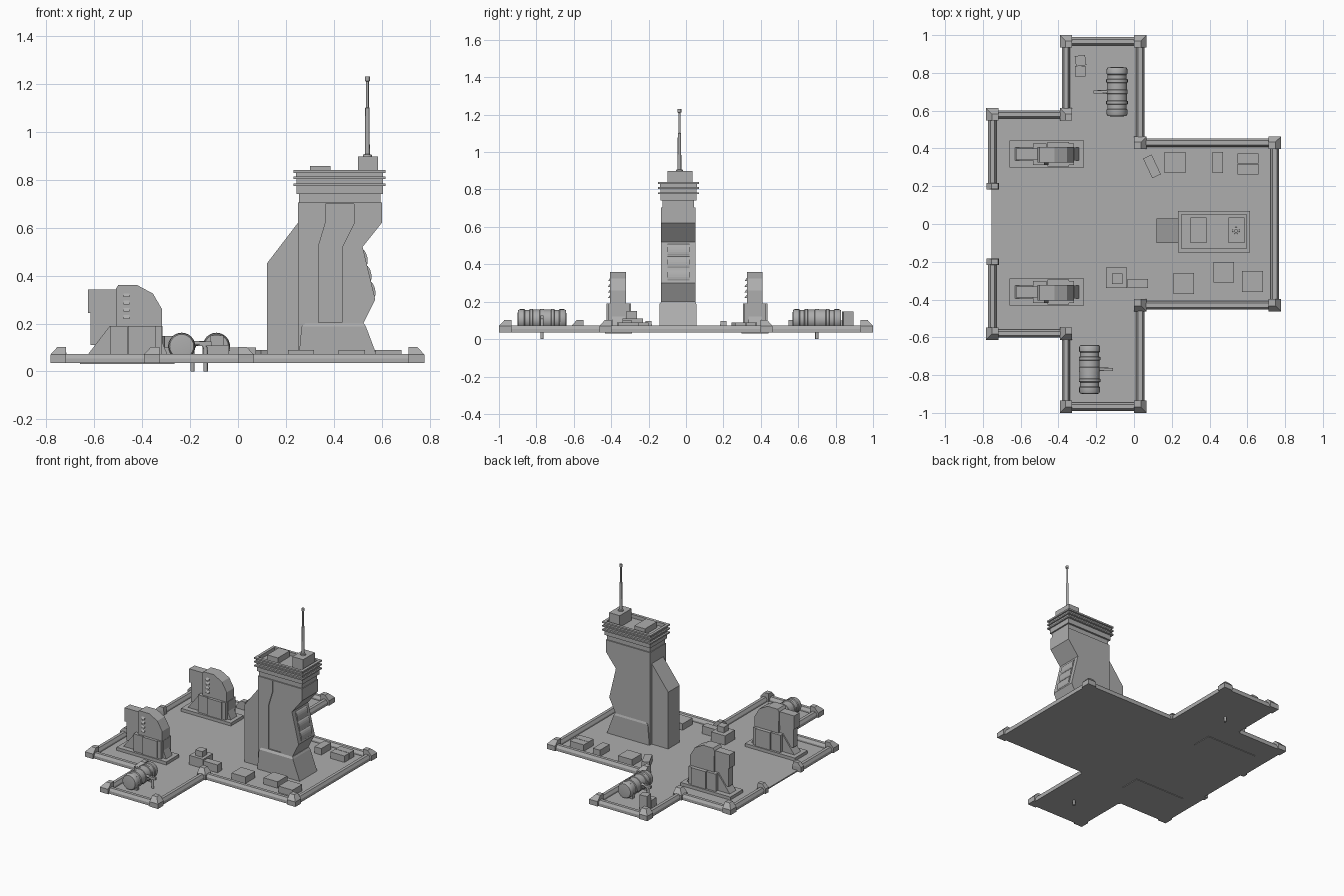
import bpy, bmesh, math
from mathutils import Vector, Matrix

# One dark grey for the whole model
grey = bpy.data.materials.new("dark_grey")
grey.diffuse_color = (0.42, 0.42, 0.42, 1)


def make(name, verts, faces):
    me = bpy.data.meshes.new(name)
    me.from_pydata(verts, [], faces)
    bm = bmesh.new()
    bm.from_mesh(me)
    bmesh.ops.recalc_face_normals(bm, faces=bm.faces)
    bm.to_mesh(me)
    bm.free()
    me.materials.append(grey)
    ob = bpy.data.objects.new(name, me)
    bpy.context.collection.objects.link(ob)
    return ob


def loft(name, rings):
    n, m = len(rings[0]), len(rings)
    faces = [tuple(range(n)), tuple(range((m - 1) * n, m * n))]
    for k in range(m - 1):
        for i in range(n):
            j = (i + 1) % n
            faces.append((k * n + i, k * n + j, (k + 1) * n + j, (k + 1) * n + i))
    return make(name, [v for r in rings for v in r], faces)


def prism(name, pts, y0, y1):
    return loft(name, [[(x, y, z) for x, z in pts] for y in (y0, y1)])


def rect(x0, x1, y0, y1, z):
    return [(x0, y0, z), (x1, y0, z), (x1, y1, z), (x0, y1, z)]


def box(name, x0, x1, y0, y1, z0, z1):
    return loft(name, [rect(x0, x1, y0, y1, z0), rect(x0, x1, y0, y1, z1)])


def lathe(name, profile, matrix, n=24):
    rings = [[matrix @ Vector((r * math.cos(2 * math.pi * i / n), r * math.sin(2 * math.pi * i / n), z))
              for i in range(n)] for r, z in profile]
    ob = loft(name, rings)
    for o in bpy.context.selected_objects:
        o.select_set(False)
    bpy.context.view_layer.objects.active = ob
    ob.select_set(True)
    bpy.ops.object.shade_smooth_by_angle(angle=math.radians(35))
    return ob


# Cross-shaped deck
half = [(-0.755, 0.59), (-0.37, 0.59), (-0.37, 0.98), (0.045, 0.98), (0.045, 0.435), (0.755, 0.435)]
outline = half + [(x, -y) for x, y in reversed(half)]
FLOOR = 0.044
loft("deck", [[(x, y, z) for x, y in outline] for z in (0.035, FLOOR)])


# Low perimeter walls with sloped sides
def wall(p, q):
    a, b = Vector(p), Vector(q)
    d = (b - a).normalized()
    s = Vector((-d.y, d.x))
    section = [(-0.022, 0.035), (0.022, 0.035), (0.022, 0.055), (0.011, 0.073), (-0.011, 0.073), (-0.022, 0.055)]
    loft("perimeter_wall", [[(*(e + s * o), z) for o, z in section] for e in (a, b)])


corners = [(-0.75, 0.58), (-0.36, 0.58), (-0.36, 0.967), (0.033, 0.967), (0.033, 0.43), (0.745, 0.43)]
for sg in (1, -1):
    path = [(-0.75, 0.2)] + corners
    for p, q in zip(path, path[1:]):
        wall((p[0], p[1] * sg), (q[0], q[1] * sg))
    # Corner posts, chamfered on their outer sides
    for i, (x, y) in enumerate(corners):
        sx = -1 if i < 3 else 1
        h = 0.033
        xs = (x - h + (0.03 if sx < 0 else 0), x + h - (0.03 if sx > 0 else 0))
        ys = sorted(((y - h) * sg, (y + h - 0.03) * sg))
        yb = sorted(((y - h) * sg, (y + h) * sg))
        loft("corner_post", [rect(x - h, x + h, *yb, 0.035), rect(x - h, x + h, *yb, 0.07), rect(*xs, *ys, 0.103)])
    loft("gate_post", [rect(-0.782, -0.715, 0.2 * sg - 0.018, 0.2 * sg + 0.018, z) for z in (0.035, 0.07)]
         + [rect(-0.755, -0.72, 0.2 * sg - 0.015, 0.2 * sg + 0.015, 0.098)])
wall((0.745, -0.43), (0.745, 0.43))

# Tower body, rear fin and flared foot with a small ledge
body = prism("tower_body", [(0.25, FLOOR), (0.575, FLOOR), (0.523, 0.2), (0.573, 0.3), (0.52, 0.52),
                            (0.6, 0.62), (0.6, 0.705), (0.25, 0.705)], -0.133, 0.05)
prism("tower_rear_fin", [(0.12, FLOOR), (0.27, FLOOR), (0.27, 0.62), (0.25, 0.62), (0.12, 0.45)], -0.1, 0.03)
loft("tower_foot", [rect(0.252, 0.588, -0.142, 0.055, FLOOR), rect(0.265, 0.534, -0.142, 0.055, 0.187),
                    rect(0.28, 0.526, -0.133, 0.05, 0.2)])

# Recessed strip on the tower front
cutter = prism("strip_cutter", [(0.335, 0.205), (0.435, 0.205), (0.435, 0.52), (0.485, 0.62), (0.485, 0.7),
                                (0.365, 0.7), (0.365, 0.62), (0.335, 0.52)], -0.2, -0.126)
cutter.hide_render = True
cutter.hide_set(True)
mod = body.modifiers.new("strip", 'BOOLEAN')
mod.operation, mod.object, mod.solver = 'DIFFERENCE', cutter, 'EXACT'

# Rounded louvres on the leaning right face
top, low = Vector((0.521, 0.515)), Vector((0.572, 0.305))
along = (low - top).normalized()
out = Vector((-along.y, along.x))
for t in (0.18, 0.5, 0.82):
    c = top.lerp(low, t) - out * 0.003
    arc = [c + along * 0.033 * math.cos(a) + out * 0.012 * math.sin(a)
           for a in [math.pi * i / 8 for i in range(9)]]
    prism("louvre", [tuple(p) for p in arc], -0.1, 0.02)

# Tower head with ring plates and a sunken roof
box("head_neck", 0.255, 0.595, -0.125, 0.042, 0.7, 0.745)
box("head_core", 0.245, 0.605, -0.135, 0.055, 0.74, 0.815)
for z in (0.775, 0.803):
    box("head_ring", 0.232, 0.615, -0.15, 0.07, z, z + 0.01)
for x0, x1 in ((0.232, 0.252), (0.595, 0.615)):
    box("roof_rim", x0, x1, -0.15, 0.07, 0.829, 0.84)
    box("roof_parapet", x0 + 0.01 * (x0 < 0.4), x1 - 0.01 * (x0 > 0.4), -0.138, 0.058, 0.81, 0.83)
for y0, y1 in ((-0.15, -0.13), (0.05, 0.07)):
    box("roof_rim", 0.252, 0.595, y0, y1, 0.829, 0.84)
    box("roof_parapet", 0.252, 0.595, y0 + 0.012 * (y0 < 0), y1 - 0.012 * (y0 > 0), 0.81, 0.83)
box("roof_hatch", 0.30, 0.385, -0.1, 0.035, 0.81, 0.857)
box("antenna_base", 0.50, 0.585, -0.1, 0.035, 0.81, 0.898)
lathe("antenna", [(0.02, 0.89), (0.018, 0.905), (0.01, 0.907), (0.009, 1.1), (0.006, 1.102), (0.006, 1.21),
                  (0.01, 1.212), (0.01, 1.23)], Matrix.Translation((0.54, -0.035, 0)), 12)

# Two machine housings, identical copies
for y in (-0.36, 0.37):
    box("housing_plate", -0.66, -0.265, y - 0.072, y + 0.072, 0.031, 0.066)
    prism("housing_foot", [(-0.635, 0.06), (-0.29, 0.06), (-0.315, 0.12), (-0.315, 0.19), (-0.535, 0.19)],
          y - 0.035, y + 0.035)
    box("housing_spine", -0.615, -0.5, y - 0.025, y + 0.025, 0.11, 0.25)
    prism("housing_upper", [(-0.505, 0.06), (-0.317, 0.06), (-0.317, 0.26), (-0.355, 0.325), (-0.42, 0.36),
                            (-0.5, 0.36), (-0.51, 0.345)], y - 0.045, y + 0.038)
    box("housing_head", -0.625, -0.5, y - 0.03, y + 0.03, 0.245, 0.342)
    for x0, x1, w in ((-0.535, -0.462, 0.057), (-0.458, -0.345, 0.065), (-0.345, -0.317, 0.057)):
        box("housing_side_panel", x0, x1, y - w, y + w, 0.06, 0.19)
    for z in (0.22, 0.25, 0.28, 0.31):
        loft("housing_vent", [rect(-0.477, -0.452, y - 0.057, y - 0.04, z),
                              rect(-0.477, -0.452, y - 0.046, y - 0.04, z + 0.016)])

# Two ribbed tanks with drain pipes, turned half around from each other
half_tank = [(0.032, -0.13), (0.05, -0.128), (0.055, -0.118), (0.055, -0.095), (0.051, -0.09), (0.051, -0.068),
             (0.057, -0.065), (0.057, -0.05), (0.053, -0.047), (0.053, -0.012), (0.056, -0.01)]
tank = half_tank + [(r, -z) for r, z in reversed(half_tank)]
for x, y, s in ((-0.09, 0.7, -1), (-0.235, -0.77, 1)):
    lathe("tank", tank, Matrix.Translation((x, y, 0.105)) @ Matrix.Rotation(math.pi / 2, 4, 'X'))
    for dy in (-0.08, 0.08):
        box("tank_cradle", x - 0.04, x + 0.04, y + dy - 0.012, y + dy + 0.012, 0.04, 0.08)
    cu = bpy.data.curves.new("drain_pipe", 'CURVE')
    cu.dimensions, cu.bevel_depth, cu.bevel_resolution, cu.use_fill_caps = '3D', 0.009, 2, True
    cu.materials.append(grey)
    sp = cu.splines.new('POLY')
    pts = [(0.03, 0.118), (0.075, 0.118), (0.09, 0.113), (0.098, 0.1), (0.1, 0.085), (0.1, 0.001)]
    sp.points.add(len(pts) - 1)
    for p, (dx, z) in zip(sp.points, pts):
        p.co = (x + s * dx, y, z, 1)
    bpy.context.collection.objects.link(bpy.data.objects.new("drain_pipe", cu))
    box("pipe_valve", x + s * 0.1 - 0.025, x + s * 0.1 + 0.025, y - 0.008, y + 0.008, 0.107, 0.125)

# Deck crates: x, y, width, depth, bottom, top, turn in degrees
LOW = 0.04
crates = [(0.095, 0.305, 0.05, 0.115, LOW, 0.09, 25), (0.217, 0.325, 0.11, 0.11, LOW, 0.09, 0),
          (0.443, 0.325, 0.055, 0.11, LOW, 0.09, 0), (0.603, 0.347, 0.11, 0.054, LOW, 0.09, 0),
          (0.603, 0.29, 0.11, 0.054, LOW, 0.09, 0), (0.263, -0.315, 0.11, 0.11, LOW, 0.09, 0),
          (0.475, -0.255, 0.11, 0.11, LOW, 0.09, 0), (0.628, -0.305, 0.11, 0.11, LOW, 0.09, 0),
          (-0.093, -0.285, 0.11, 0.11, LOW, 0.11, 0), (-0.088, -0.29, 0.055, 0.055, 0.11, 0.15, 0),
          (0.02, -0.315, 0.11, 0.05, LOW, 0.1, 0), (-0.285, 0.808, 0.055, 0.055, LOW, 0.1, 0),
          (-0.283, 0.865, 0.055, 0.055, LOW, 0.148, 8)]
for x, y, w, d, z0, z1, turn in crates:
    ob = box("crate", -w / 2, w / 2, -d / 2, d / 2, z0, z1)
    ob.location = (x, y, 0)
    ob.rotation_euler.z = math.radians(turn)
